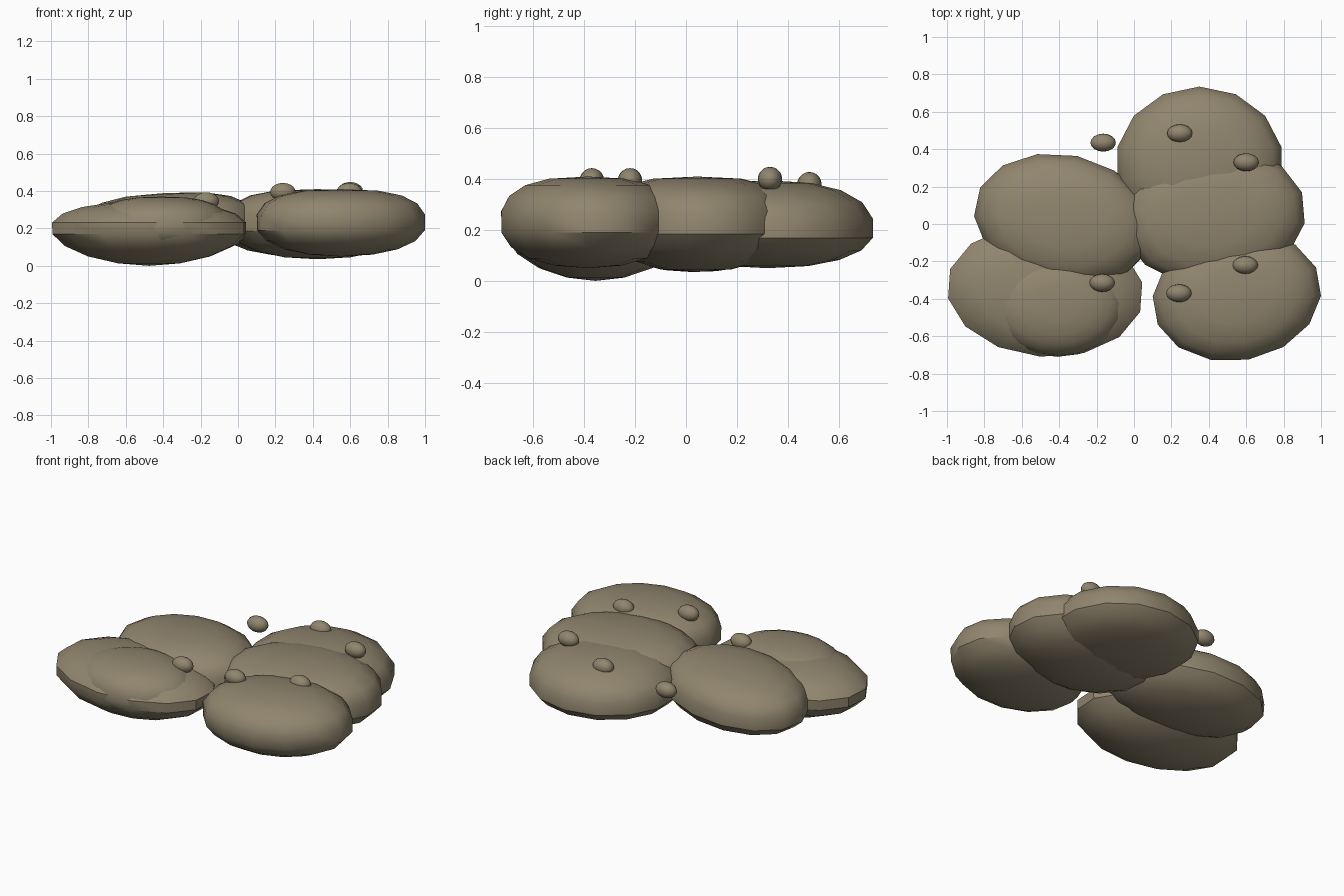
import bpy, bmesh, math

if "Cube" in bpy.data.objects:
    bpy.data.objects.remove(bpy.data.objects["Cube"], do_unlink=True)

stone = bpy.data.materials.new("warm grey stone")
stone.use_nodes = True
colour = (0.28, 0.235, 0.155, 1)
stone.diffuse_color = colour
stone.node_tree.nodes["Principled BSDF"].inputs["Base Color"].default_value = colour


def boulder(name, centre, size, turn=0, tilt=0, top=1.0, bottom=1.0, segments=14, rings=9):
    """Flattened sphere; size is rx, ry, height above and depth below the rim.
    Top and bottom exponents under one make that half blunter."""
    rx, ry, up, down = size
    bm = bmesh.new()
    bmesh.ops.create_uvsphere(bm, u_segments=segments, v_segments=rings, radius=1)
    for v in bm.verts:
        flat = math.hypot(v.co.x, v.co.y)
        power = top if v.co.z > 0 else bottom
        scale = flat ** (power - 1) if flat > 0.001 else 0
        lift = abs(v.co.z) ** power
        v.co = (v.co.x * scale * rx, v.co.y * scale * ry, lift * up if v.co.z > 0 else -lift * down)
    for f in bm.faces:
        f.smooth = True
    mesh = bpy.data.meshes.new(name)
    bm.to_mesh(mesh)
    bm.free()
    mesh.set_sharp_from_angle(angle=math.radians(35))
    mesh.materials.append(stone)
    obj = bpy.data.objects.new(name, mesh)
    obj.location = centre
    obj.rotation_euler = (0, math.radians(tilt), math.radians(turn))
    bpy.context.collection.objects.link(obj)
    return obj


# Left group: three overlapping boulders
boulder("left_back_boulder", (0.35, 0.32, 0.20), (0.455, 0.42, 0.195, 0.15), top=0.84, bottom=0.9)
boulder("left_middle_boulder", (0.425, 0.045, 0.22), (0.50, 0.375, 0.19, 0.185), 5, top=0.72, bottom=0.95)
boulder("left_front_boulder", (0.55, -0.385, 0.225), (0.46, 0.35, 0.185, 0.175), 10, top=0.76, bottom=0.92)

# Right group: a back boulder and a wide front slab with a rounded lobe
boulder("right_back_boulder", (-0.375, 0.02, 0.20), (0.49, 0.355, 0.19, 0.165), -12, -3, top=0.76, bottom=1.0)
boulder("right_front_slab", (-0.475, -0.355, 0.20), (0.535, 0.36, 0.145, 0.20), -4, top=0.88, bottom=1.08)
boulder("right_front_lobe", (-0.41, -0.425, 0.20), (0.37, 0.285, 0.17, 0.14), top=0.78, segments=20, rings=12)

# Pebbles
pebbles = [(-0.165, 0.435, 0.32), (0.245, 0.485, 0.38), (0.60, 0.33, 0.40),
           (0.595, -0.22, 0.395), (0.24, -0.37, 0.395), (-0.17, -0.315, 0.345)]
for i, spot in enumerate(pebbles):
    boulder(f"pebble_{i + 1}", spot, (0.068, 0.048, 0.048, 0.048), segments=16, rings=10)
